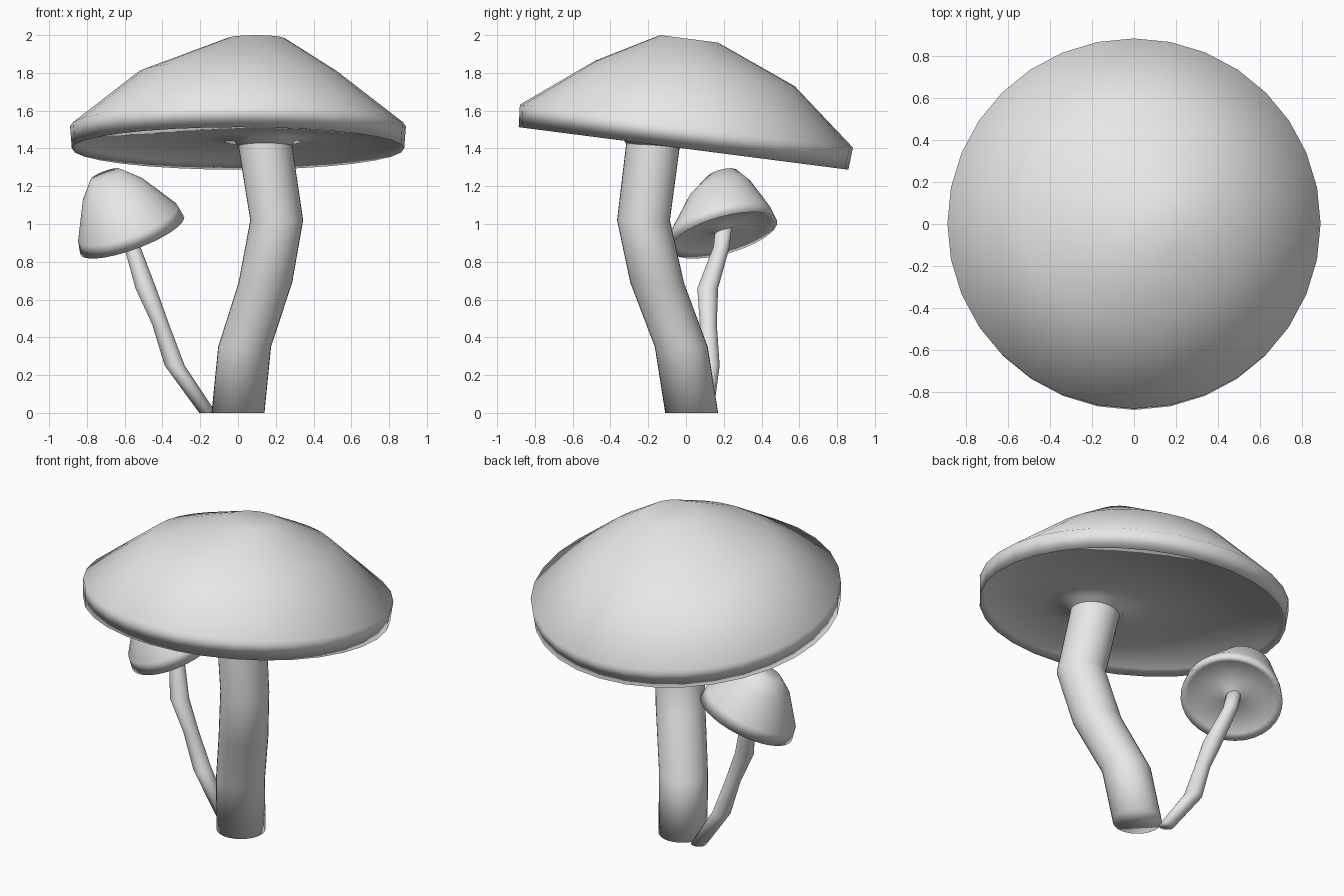
import bpy
import bmesh
from math import cos, sin, tau
from mathutils import Matrix, Vector

cube = bpy.data.objects.get("Cube")
if cube:
    bpy.data.objects.remove(cube, do_unlink=True)

SIDES = 32

grey = bpy.data.materials.new("plain_grey")
grey.use_nodes = True
grey.diffuse_color = (0.8, 0.8, 0.8, 1)
grey.node_tree.nodes["Principled BSDF"].inputs["Base Color"].default_value = (0.8, 0.8, 0.8, 1)


def loft(name, rings, frame=Matrix()):
    """Skin a closed smooth surface over rings given as (x, y, z, radius)."""
    bm = bmesh.new()
    loops = []
    for x, y, z, r in rings:
        loops.append([
            bm.verts.new(frame @ Vector((x + r * cos(tau * i / SIDES),
                                         y + r * sin(tau * i / SIDES), z)))
            for i in range(SIDES)])
    for a, b in zip(loops, loops[1:]):
        for i in range(SIDES):
            j = (i + 1) % SIDES
            bm.faces.new((a[i], a[j], b[j], b[i]))
    bm.faces.new(loops[0][::-1])
    bm.faces.new(loops[-1])
    bmesh.ops.recalc_face_normals(bm, faces=bm.faces)
    for f in bm.faces:
        f.smooth = True
    mesh = bpy.data.meshes.new(name)
    bm.to_mesh(mesh)
    bm.free()
    mesh.materials.append(grey)
    obj = bpy.data.objects.new(name, mesh)
    bpy.context.collection.objects.link(obj)
    return obj


def tilted(center, axis):
    """Frame at center whose z points along axis."""
    turn = Vector((0, 0, 1)).rotation_difference(Vector(axis))
    return Matrix.Translation(center) @ turn.to_matrix().to_4x4()


# Large mushroom: bent stem
loft("large_stem", [
    (0, 0.03, 0, 0.14),
    (0.035, -0.025, 0.35, 0.14),
    (0.145, -0.153, 0.69, 0.142),
    (0.205, -0.225, 1.02, 0.14),
    (0.14, -0.172, 1.44, 0.143),
    (0.14, -0.17, 1.5, 0.15),
])

# Large cap: collar, hollow underside, lip, rim and off-centre crown
loft("large_cap", [
    (0.14, -0.167, -0.01, 0.142),
    (0.14, -0.165, 0.025, 0.165),
    (0.13, -0.155, 0.034, 0.3),
    (0, 0, 0.036, 0.855),
    (0, 0, 0, 0.88),
    (0, 0, 0.119, 0.889),
    (0, 0.01, 0.402, 0.532),
    (0.095, -0.045, 0.579, 0.155),
], tilted((0, -0.013, 1.40), (0, 0.128, 0.992)))

# Small mushroom: thin stem leaning away
loft("small_stem", [
    (-0.16, 0.1, 0, 0.045),
    (-0.335, 0.125, 0.25, 0.053),
    (-0.41, 0.118, 0.47, 0.045),
    (-0.488, 0.115, 0.66, 0.055),
    (-0.56, 0.188, 0.88, 0.043),
    (-0.58, 0.2, 0.99, 0.043),
])

# Small cap: same build, taller and more tilted
loft("small_cap", [
    (0, 0, 0.02, 0.04),
    (0, 0, 0.045, 0.07),
    (0, 0, 0.02, 0.255),
    (0, 0, 0, 0.293),
    (0, 0, 0.07, 0.28),
    (-0.015, 0.045, 0.256, 0.17),
    (-0.025, 0.077, 0.34, 0.085),
], tilted((-0.56, 0.2, 0.94), (-0.335, -0.254, 0.906)))
